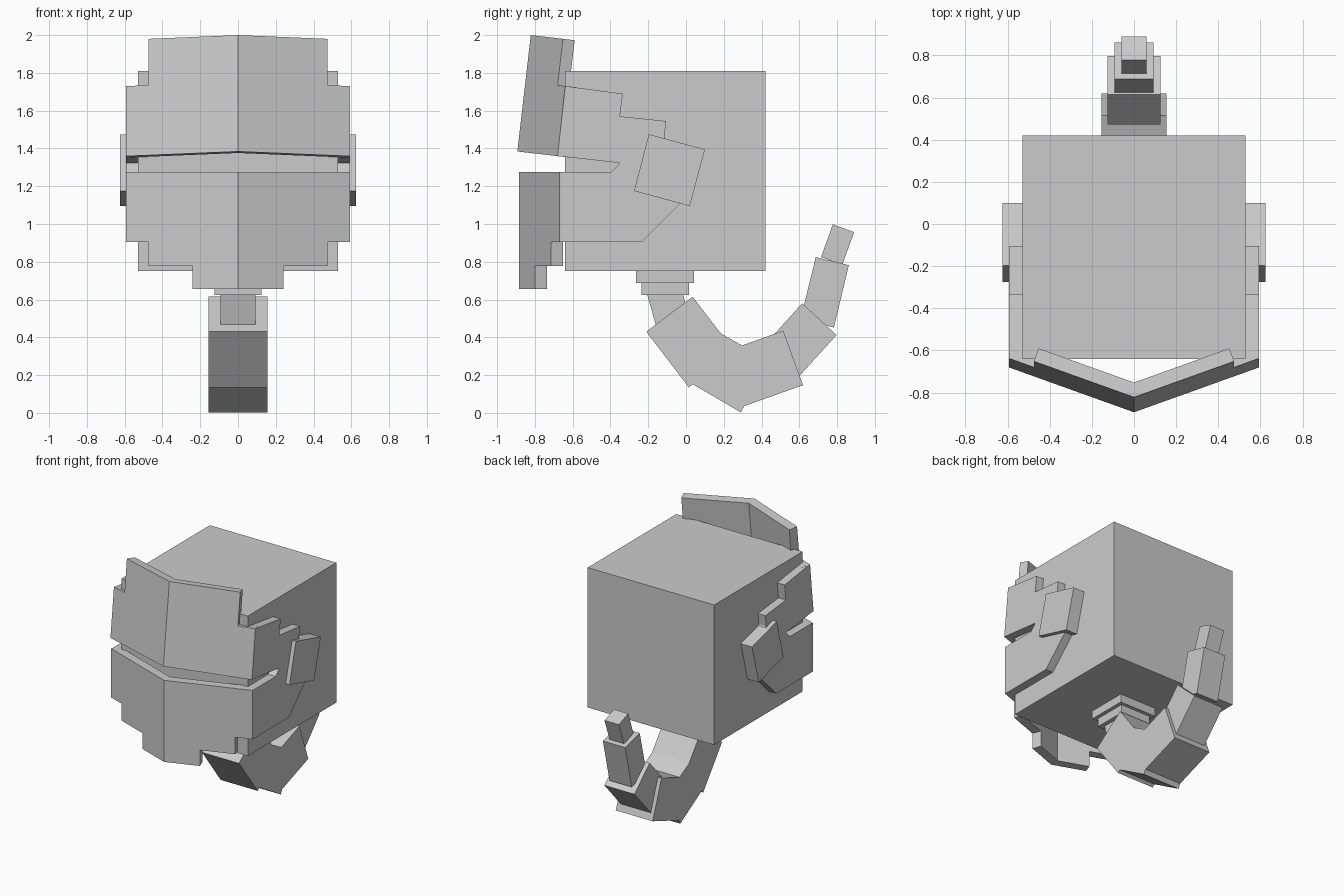
import bpy, bmesh, math

if "Cube" in bpy.data.objects:
    bpy.data.objects.remove(bpy.data.objects["Cube"])


def finish(name, bm):
    bmesh.ops.recalc_face_normals(bm, faces=bm.faces)
    me = bpy.data.meshes.new(name)
    bm.to_mesh(me)
    bm.free()
    ob = bpy.data.objects.new(name, me)
    bpy.context.collection.objects.link(ob)
    return ob


def prism(name, near, far):
    """Solid between two matching outlines."""
    bm = bmesh.new()
    a = [bm.verts.new(p) for p in near]
    b = [bm.verts.new(p) for p in far]
    bm.faces.new(a)
    bm.faces.new(b[::-1])
    for i in range(len(a)):
        j = (i + 1) % len(a)
        bm.faces.new((a[i], b[i], b[j], a[j]))
    return finish(name, bm)


def side_profile(name, pts, x0, x1):
    """Extrude a (y, z) outline from x0 to x1."""
    return prism(name, [(x0, y, z) for y, z in pts], [(x1, y, z) for y, z in pts])


def mirror(ob):
    ob.modifiers.new("Mirror", 'MIRROR').use_axis[0] = True
    ob.modifiers["Mirror"].use_mirror_merge = False


def box(name, hx, y0, y1, z0, z1):
    return side_profile(name, [(y0, z0), (y1, z0), (y1, z1), (y0, z1)], -hx, hx)


SLOPE = math.atan2(0.213, 0.59)
THICK = 0.066


def front_plate(name, pts, y0, z0, tilt):
    """V-shaped mask plate: (x, z) outline of one half, swept back and tilted."""
    s, c = math.sin(tilt), math.cos(tilt)

    def place(x, y, z):
        return (x, y0 + y * c + z * s, z0 - y * s + z * c)
    outer, inner = [], []
    for x, z in pts:
        y = x * math.tan(SLOPE)
        outer.append(place(x, y, z))
        if x == 0:
            inner.append(place(0, THICK / math.cos(SLOPE), z))
        else:
            inner.append(place(x - THICK * math.sin(SLOPE), y + THICK * math.cos(SLOPE), z))
    mirror(prism(name, outer, inner))


# Head and mask front
box("head", 0.53, -0.64, 0.42, 0.75, 1.81)
front_plate("upper_mask", [(0, 0), (0.593, 0), (0.593, 0.373), (0.475, 0.373),
                           (0.475, 0.62), (0, 0.62)], -0.893, 1.384, math.radians(6.6))
front_plate("lower_mask", [(0, 0), (0.24, 0), (0.24, 0.12), (0.475, 0.12), (0.475, 0.248),
                           (0.593, 0.248), (0.593, 0.618), (0, 0.618)], -0.885, 0.657, 0)

# Mask sides with slit, and ear blocks
mirror(side_profile("mask_side", [
    (-0.665, 0.905), (-0.235, 0.905), (-0.03, 1.11), (-0.03, 1.3), (-0.115, 1.46),
    (-0.105, 1.545), (-0.35, 1.57), (-0.335, 1.69), (-0.64, 1.73), (-0.68, 1.36),
    (-0.35, 1.323), (-0.395, 1.275), (-0.665, 1.275)], 0.53, 0.592))
mirror(side_profile("ear_block", [(-0.197, 1.475), (0.1, 1.395), (0.02, 1.095),
                                  (-0.275, 1.175)], 0.53, 0.624))

# Neck slabs and curled tail, each section narrower towards the tip
box("neck_upper", 0.153, -0.265, 0.042, 0.688, 0.75)
box("neck_lower", 0.125, -0.235, 0.015, 0.625, 0.688)
tail = [
    ("tail_root", 0.093, [(-0.205, 0.625), (-0.015, 0.625), (0.035, 0.44), (-0.16, 0.465)]),
    ("tail_bend", 0.155, [(-0.21, 0.43), (0.035, 0.615), (0.185, 0.42), (0.297, 0.357),
                          (0.515, 0.435), (0.62, 0.147), (0.308, 0.036), (0.29, 0.003),
                          (0.035, 0.152), (0.015, 0.135)]),
    ("tail_middle", 0.126, [(0.43, 0.375), (0.615, 0.58), (0.797, 0.412), (0.6, 0.195)]),
    ("tail_upper", 0.093, [(0.687, 0.825), (0.862, 0.782), (0.783, 0.452), (0.606, 0.495)]),
    ("tail_tip", 0.06, [(0.777, 0.998), (0.89, 0.957), (0.828, 0.785), (0.715, 0.825)]),
]
for name, hx, pts in tail:
    side_profile(name, pts, -hx, hx)
